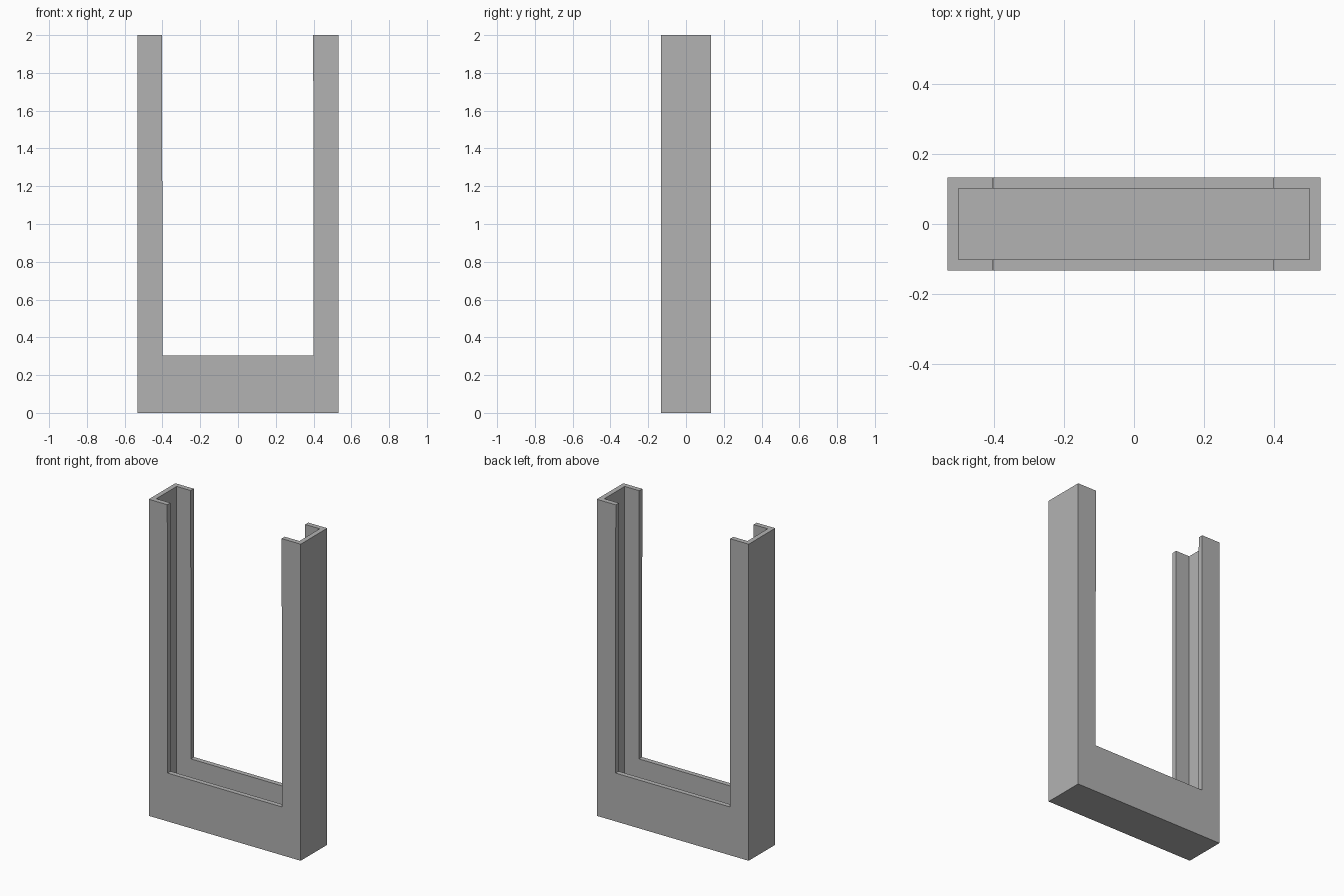
import bpy
import bmesh

default = bpy.data.objects.get("Cube")
if default:
    bpy.data.objects.remove(default, do_unlink=True)

HALF_W, HALF_D, HEIGHT = 0.531, 0.1325, 2.0   # outer size
WALL = 0.031                                  # sheet thickness
OPEN_HALF, SILL = 0.40, 0.305                 # front and back opening

grey = bpy.data.materials.new("plain grey")
grey.use_nodes = True
colour = (0.448, 0.448, 0.448, 1)
grey.diffuse_color = colour
grey.node_tree.nodes["Principled BSDF"].inputs["Base Color"].default_value = colour


def prism(name, profile, half_depth):
    """Extrude an x-z outline along y, centred on y = 0."""
    bm = bmesh.new()
    face = bm.faces.new([bm.verts.new((x, -half_depth, z)) for x, z in profile])
    out = bmesh.ops.extrude_face_region(bm, geom=[face])
    for v in out["geom"]:
        if isinstance(v, bmesh.types.BMVert):
            v.co.y = half_depth
    bmesh.ops.recalc_face_normals(bm, faces=bm.faces)
    mesh = bpy.data.meshes.new(name)
    bm.to_mesh(mesh)
    bm.free()
    mesh.materials.append(grey)
    obj = bpy.data.objects.new(name, mesh)
    bpy.context.collection.objects.link(obj)
    return obj


def box_outline(half_width, low, high, lean=0):
    return [(-half_width, low), (half_width, low),
            (half_width - lean, high), (-half_width - lean, high)]


# Outer block, hollowed from above and cut through front to back
frame = prism("channel_frame", box_outline(HALF_W, 0, HEIGHT), HALF_D)
cavity = prism("cavity_cutter", box_outline(HALF_W - WALL, WALL, HEIGHT + 0.1),
               HALF_D - WALL)
opening = prism("opening_cutter", box_outline(OPEN_HALF, SILL, HEIGHT + 0.1, 0.002),
                HALF_D + 0.1)

for cutter in (cavity, opening):
    cutter.hide_render = True
    mod = frame.modifiers.new(cutter.name, "BOOLEAN")
    mod.operation = "DIFFERENCE"
    mod.solver = "EXACT"
    mod.object = cutter

# Bake the cuts and drop the cutters
bpy.context.view_layer.update()
graph = bpy.context.evaluated_depsgraph_get()
baked = bpy.data.meshes.new_from_object(frame.evaluated_get(graph))
frame.modifiers.clear()
frame.data = baked
for cutter in (cavity, opening):
    bpy.data.objects.remove(cutter, do_unlink=True)
